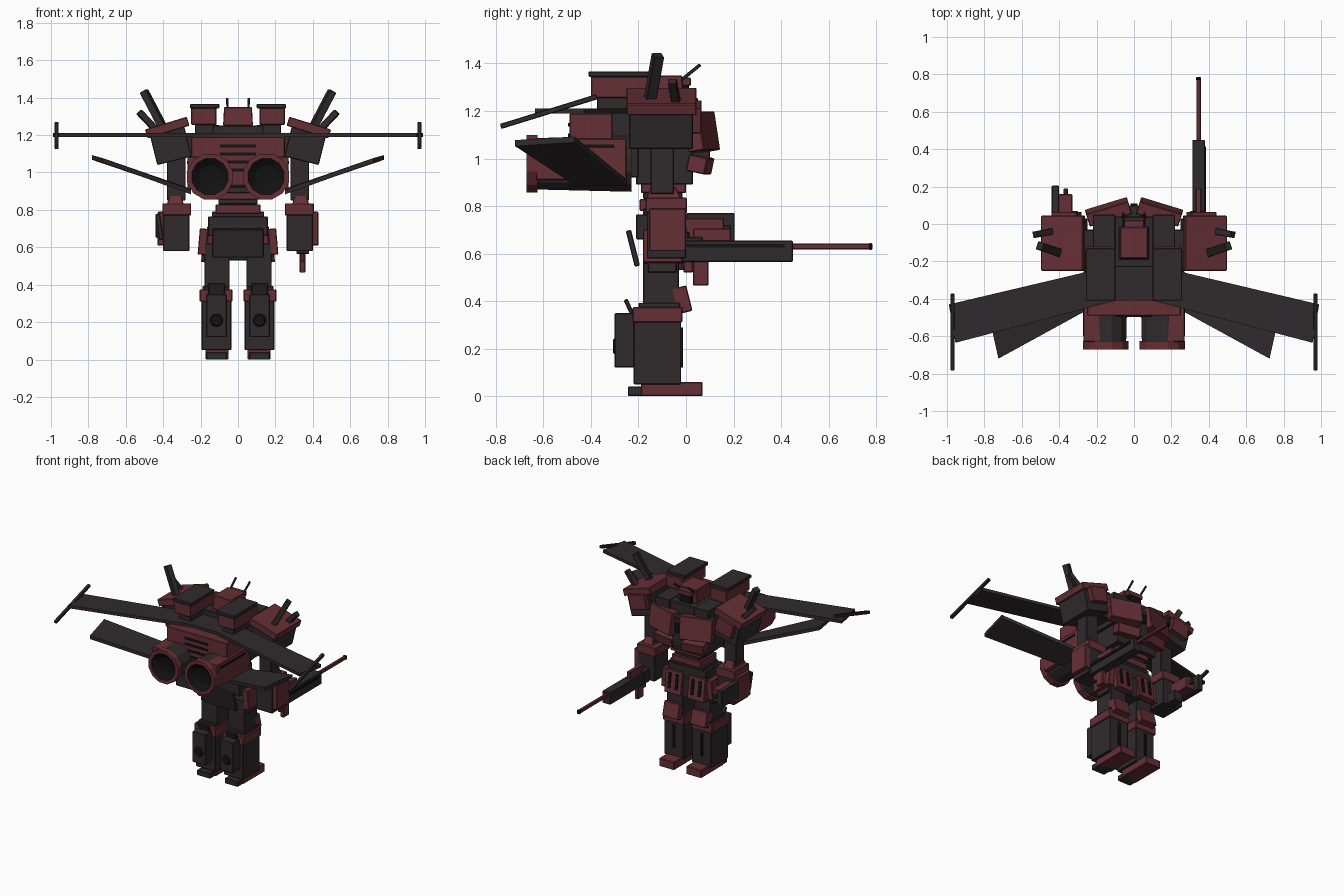
import bpy, bmesh, math
from mathutils import Matrix, Vector, Euler

if "Cube" in bpy.data.objects:
    bpy.data.objects.remove(bpy.data.objects["Cube"])


def material(name, rgb):
    m = bpy.data.materials.new(name)
    m.diffuse_color = (*rgb, 1)
    m.use_nodes = True
    m.node_tree.nodes["Principled BSDF"].inputs["Base Color"].default_value = m.diffuse_color
    return m


RED = material("dark_red", (0.13, 0.029, 0.037))
DARK = material("charcoal", (0.030, 0.023, 0.025))
BLACK = material("black", (0.006, 0.006, 0.006))


def finish(name, bm, mat, mirror, bevel=0.0):
    bmesh.ops.recalc_face_normals(bm, faces=bm.faces)
    me = bpy.data.meshes.new(name)
    bm.to_mesh(me)
    bm.free()
    me.materials.append(mat)
    ob = bpy.data.objects.new(name, me)
    bpy.context.collection.objects.link(ob)
    if bevel:
        b = ob.modifiers.new("chamfer", 'BEVEL')
        b.width, b.segments = bevel, 1
    if mirror:
        ob.modifiers.new("mirror", 'MIRROR')
    return ob


def box(name, x, y, z, mat, mirror=False, rot=(0, 0, 0), taper=1.0, bevel=0.004):
    """Box from extents, turned about its centre; taper scales the top."""
    bm = bmesh.new()
    bmesh.ops.create_cube(bm, size=1)
    for v in bm.verts:
        if v.co.z > 0:
            v.co.x *= taper
            v.co.y *= taper
    size = Matrix.Diagonal((x[1] - x[0], y[1] - y[0], z[1] - z[0], 1))
    turn = Euler([math.radians(a) for a in rot]).to_matrix().to_4x4()
    mid = Matrix.Translation((sum(x) / 2, sum(y) / 2, sum(z) / 2))
    bm.transform(mid @ turn @ size)
    return finish(name, bm, mat, mirror, bevel)


def rod(name, a, b, w, d, mat, mirror=True):
    """Rectangular bar between two points."""
    a, b = Vector(a), Vector(b)
    bm = bmesh.new()
    bmesh.ops.create_cube(bm, size=1)
    turn = (b - a).to_track_quat('Z', 'Y').to_matrix().to_4x4()
    bm.transform(Matrix.Translation((a + b) / 2) @ turn @ Matrix.Diagonal((w, d, (b - a).length, 1)))
    return finish(name, bm, mat, mirror, 0.003)


def plate(name, corners, thick, mat):
    """Mirrored thin slab from an outline, thickened vertically."""
    bm = bmesh.new()
    up = Vector((0, 0, thick / 2))
    f = bm.faces.new([bm.verts.new(Vector(c) - up) for c in corners])
    r = bmesh.ops.extrude_face_region(bm, geom=[f])
    bmesh.ops.translate(bm, vec=up * 2, verts=[e for e in r['geom'] if isinstance(e, bmesh.types.BMVert)])
    return finish(name, bm, mat, True)


def lathe(name, profile, x, z, mat, sides=12):
    """Mirrored ring of (radius, y) points turned about a y-axis line."""
    bm = bmesh.new()
    rings = [[bm.verts.new((x + r * math.cos(t), y, z + r * math.sin(t)))
              for t in [2 * math.pi * (i + .5) / sides for i in range(sides)]] for r, y in profile]
    for p, q in zip(rings, rings[1:]):
        for i in range(sides):
            j = (i + 1) % sides
            bm.faces.new((p[i], p[j], q[j], q[i]))
    bmesh.ops.remove_doubles(bm, verts=bm.verts, dist=1e-5)
    return finish(name, bm, mat, True)


# Legs
box("foot", (.05, .175), (-.19, .07), (0, .06), RED, True)
box("heel", (.06, .17), (-.245, -.14), (0, .04), DARK, True)
box("shin", (.035, .195), (-.22, -.02), (.05, .32), DARK, True)
box("shin_slot", (.105, .125), (-.03, -.013), (.12, .29), BLACK, True, bevel=0)
box("calf_pack", (.06, .17), (-.30, -.21), (.12, .35), DARK, True)
lathe("calf_nozzle", [(0, -.308), (.028, -.308), (.04, -.295), (.04, -.25), (0, -.25)], .115, .21, BLACK)
box("knee_band", (.03, .205), (-.225, -.015), (.31, .375), RED, True)
box("knee_cap", (.045, .19), (-.20, -.025), (.37, .393), DARK, True)
box("knee_fin", (.07, .16), (-.25, -.232), (.345, .41), DARK, True, (25, 0, 0))
box("knee_guard", (.05, .18), (-.05, .015), (.35, .46), RED, True, (14, 0, 0))
box("thigh", (.045, .18), (-.18, -.03), (.36, .62), DARK, True)

# Hips and skirts
box("pelvis", (-.16, .16), (-.21, -.01), (.66, .765), DARK)
box("hip_core", (-.06, .06), (-.17, .0), (.53, .68), DARK)
box("front_skirt", (.025, .165), (-.03, .015), (.54, .71), RED, True, (8, 0, 0))
for i, x in enumerate((.065, .125)):
    box(f"skirt_slot_{i}", (x - .01, x + .01), (-.01, .022), (.58, .69), BLACK, True, (8, 0, 0), bevel=0)
box("side_skirt", (.165, .21), (-.18, -.01), (.56, .70), RED, True, (0, -5, 0))
box("side_skirt_lower", (.165, .195), (-.16, -.04), (.52, .58), DARK, True, (0, -5, 0))
box("rear_skirt", (-.138, .138), (-.235, -.212), (.545, .70), DARK, rot=(14, 0, 0))
box("waist_low", (-.14, .14), (-.18, -.01), (.76, .79), DARK)
box("waist_mid", (-.12, .12), (-.195, .0), (.78, .83), RED)
box("waist_high", (-.105, .105), (-.18, -.015), (.83, .865), DARK)
box("abdomen", (-.13, .13), (-.19, .0), (.855, .90), RED)

# Torso and chest
box("belly", (-.17, .17), (-.21, .03), (.89, 1.06), DARK)
box("torso", (-.19, .19), (-.23, .04), (1.04, 1.25), DARK)
box("collar", (.10, .22), (-.14, .05), (1.17, 1.255), DARK, True)
box("chest_panel", (.02, .255), (.03, .10), (1.03, 1.195), RED, True, (9, 0, -17))
box("chest_vent", (.03, .20), (.02, .10), (.94, 1.01), RED, True, (-12, 0, -10))
box("chest_hatch", (-.045, .045), (.02, .10), (.95, 1.17), DARK)
box("chest_stripe", (-.02, .02), (.09, .11), (1.06, 1.13), BLACK)

# Head
box("neck", (-.05, .05), (-.13, -.02), (1.22, 1.28), DARK)
box("face", (-.05, .05), (-.1, .012), (1.225, 1.31), BLACK)
box("helmet", (-.08, .08), (-.19, -.01), (1.25, 1.35), RED, taper=.93)
box("brow", (-.06, .06), (-.03, .02), (1.305, 1.34), RED)
rod("head_antenna", (.055, -.02, 1.33), (.058, .06, 1.395), .012, .014, DARK)

# Pods behind the head
box("pod", (.115, .25), (-.40, -.12), (1.255, 1.345), RED, True)
box("pod_lid", (.10, .257), (-.41, -.13), (1.343, 1.367), DARK, True)
box("pod_base", (.13, .23), (-.375, -.12), (1.20, 1.26), DARK, True)

# Backpack with vents
box("pack_mount", (-.18, .18), (-.33, -.2), (.92, 1.20), DARK)
box("pack_upper", (-.25, .25), (-.49, -.31), (1.07, 1.19), RED)
box("pack_middle", (-.10, .10), (-.49, -.31), (.93, 1.08), RED)
for i in range(4):
    box(f"pack_vent_{i}", (-.095, .095), (-.496, -.48), (1.005 + i * .043, 1.02 + i * .043), BLACK, bevel=0)
box("thruster_cowl", (.17, .27), (-.63, -.25), (.91, 1.085), RED, True)
box("cowl_stripe", (.26, .274), (-.60, -.30), (1.045, 1.06), BLACK, True, bevel=0)

# Main thrusters
lathe("thruster_body", [(0, -.23), (.122, -.23), (.112, -.63), (0, -.63)], .15, .978, DARK)
lathe("thruster_ring", [(.10, -.625), (.126, -.625), (.126, -.672), (.10, -.672), (.10, -.625)], .15, .978, RED)
lathe("thruster_mouth", [(0, -.633), (.06, -.64), (.101, -.67), (.101, -.628), (0, -.628)], .15, .978, BLACK)

# Wings
plate("upper_wing", [(0, -.22, 1.2), (.10, -.22, 1.2), (.99, -.43, 1.2), (.955, -.635, 1.2),
                     (.10, -.41, 1.2), (0, -.41, 1.2)], .022, DARK)
rod("wing_tip_bar", (.97, -.78, 1.135), (.97, -.375, 1.26), .022, .022, DARK)
plate("lower_wing", [(.25, -.25, .90), (.78, -.47, 1.08), (.725, -.72, 1.065), (.25, -.46, .895)], .025, DARK)

# Shoulders and spikes
box("shoulder_block", (.265, .455), (-.24, .03), (1.06, 1.23), DARK, True, (0, 14, 0))
box("shoulder_pad", (.262, .495), (-.25, .045), (1.215, 1.265), RED, True, (0, 17, 0))
box("shoulder_joint", (.17, .30), (-.15, -.03), (1.08, 1.2), DARK, True)
box("shoulder_front_trim", (.29, .43), (.02, .065), (1.12, 1.23), RED, True, (0, 14, 0))
rod("spike_tall", (.38, -.16, 1.2), (.503, -.118, 1.435), .045, .04, DARK)
rod("spike_short", (.44, -.04, 1.23), (.53, -.057, 1.325), .035, .035, DARK)

# Arms
box("upper_arm", (.28, .38), (-.15, -.05), (.85, 1.1), DARK, True)
box("elbow", (.29, .38), (-.17, -.02), (.83, .88), RED, True, taper=.7)
box("forearm_cuff", (.25, .405), (-.17, .005), (.77, .835), RED, True)
box("forearm", (.26, .40), (-.165, .0), (.58, .78), DARK, True)
box("forearm_panel", (.39, .43), (-.155, .0), (.61, .79), RED, True)
box("hand", (.30, .37), (-.03, .07), (.59, .67), DARK, True)

# Rifle in the right hand
box("rifle_body", (.312, .38), (-.02, .45), (.565, .655), DARK)
box("rifle_slot", (.37, .386), (.0, .415), (.625, .64), BLACK, bevel=0)
box("rifle_sight", (.33, .36), (.03, .19), (.65, .705), RED)
box("rifle_grip", (.33, .36), (.03, .095), (.465, .575), RED)
box("rifle_trigger", (.335, .355), (-.01, .03), (.52, .57), RED)
box("rifle_barrel", (.333, .357), (.44, .775), (.618, .642), RED)
box("rifle_muzzle", (.331, .359), (.768, .785), (.616, .644), BLACK)

# Launcher on the left forearm
box("launcher_body", (-.44, -.40), (.0, .205), (.65, .77), DARK)
box("launcher_side", (-.41, -.33), (-.01, .16), (.66, .75), RED)
box("launcher_barrel", (-.377, -.353), (.1, .19), (.69, .72), DARK)
box("launcher_strap", (-.432, -.408), (-.17, -.14), (.64, .78), DARK, rot=(0, -8, 0))
